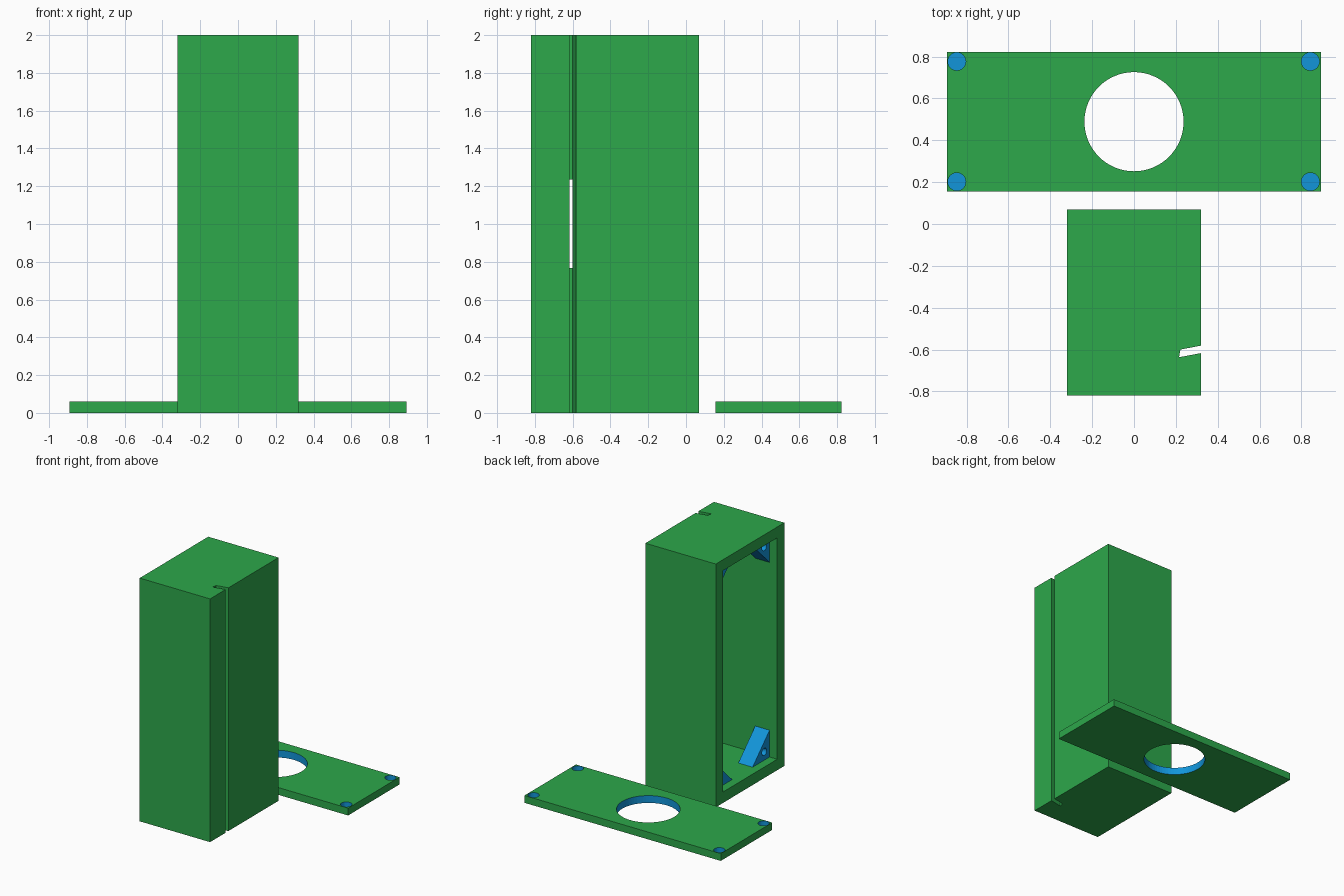
import bpy, bmesh, math
from mathutils import Matrix

if "Cube" in bpy.data.objects:
    bpy.data.objects.remove(bpy.data.objects["Cube"])


def material(name, rgb):
    m = bpy.data.materials.new(name)
    m.diffuse_color = (*rgb, 1)
    m.use_nodes = True
    m.node_tree.nodes["Principled BSDF"].inputs["Base Color"].default_value = m.diffuse_color
    return m


GREEN = material("green", (0.026, 0.392, 0.070))
BLUE = material("blue", (0.006, 0.300, 0.700))


def from_bmesh(name, bm, mat):
    bmesh.ops.recalc_face_normals(bm, faces=bm.faces)
    me = bpy.data.meshes.new(name)
    bm.to_mesh(me)
    bm.free()
    me.materials.append(mat)
    ob = bpy.data.objects.new(name, me)
    bpy.context.collection.objects.link(ob)
    return ob


def box(name, lo, hi, mat):
    bm = bmesh.new()
    bmesh.ops.create_cube(bm, size=1)
    for v in bm.verts:
        v.co = [l + (c + 0.5) * (h - l) for l, h, c in zip(lo, hi, v.co)]
    return from_bmesh(name, bm, mat)


def prism(name, profile, to_point, depth, mat):
    """Extrude a 2D profile; to_point(a, b, t) gives 3D positions."""
    bm = bmesh.new()
    ends = [[bm.verts.new(to_point(a, b, t)) for a, b in profile] for t in depth]
    for loop in ends:
        bm.faces.new(loop)
    n = len(profile)
    for i in range(n):
        j = (i + 1) % n
        bm.faces.new((ends[0][i], ends[0][j], ends[1][j], ends[1][i]))
    return from_bmesh(name, bm, mat)


def cylinder(name, centre, radius, length, axis, segments, mat):
    bm = bmesh.new()
    turn = Matrix.Rotation(math.pi / 2, 4, 'Y') if axis == 'X' else Matrix()
    bmesh.ops.create_cone(bm, cap_ends=True, segments=segments, radius1=radius,
                          radius2=radius, depth=length,
                          matrix=Matrix.Translation(centre) @ turn)
    return from_bmesh(name, bm, mat)


def cut(target, cutter):
    mod = target.modifiers.new("cut", 'BOOLEAN')
    mod.operation = 'DIFFERENCE'
    mod.solver = 'EXACT'
    mod.material_mode = 'TRANSFER'   # cut faces take the cutter's colour
    mod.object = cutter
    bpy.context.view_layer.update()
    dg = bpy.context.evaluated_depsgraph_get()
    me = bpy.data.meshes.new_from_object(target.evaluated_get(dg))
    target.modifiers.clear()
    target.data = me
    bpy.data.objects.remove(cutter)


# Housing: tall box, open on the -x side
X, Y0, Y1, H = 0.32, -0.82, 0.07, 2.0
IY0, IY1, IZ0, IZ1 = Y0 + 0.092, Y1 - 0.092, 0.09, H - 0.09
INNER_X = 0.19
housing = box("housing", (-X, Y0, 0), (X, Y1, H), GREEN)
cut(housing, box("cavity", (-X - 0.1, IY0, IZ0), (INNER_X, IY1, IZ1), GREEN))

# Slanted full-height slot in the +x wall, and the window behind it
slot = [(0.215, -0.637), (0.222, -0.600), (0.422, -0.562), (0.422, -0.598)]
cut(housing, prism("slot", slot, lambda a, b, t: (a, b, t), (-0.1, H + 0.1), GREEN))
cut(housing, box("window", (0.1, -0.637, 0.768), (0.222, -0.595, 1.236), GREEN))

# Corner gussets with screw holes, set back to seat the lid
LEG, GX0, GX1, INSET = 0.22, -0.25, -0.12, 0.068
for yname, y, sy in (("front", IY0, 1), ("back", IY1, -1)):
    for zname, z, sz in (("lower", IZ0, 1), ("upper", IZ1, -1)):
        gusset = prism(f"{zname}_{yname}_gusset", [(0, 0), (LEG, 0), (0, LEG)],
                       lambda a, b, t: (t, y + sy * a, z + sz * b), (GX0, GX1), BLUE)
        cut(gusset, cylinder("screw_hole", (GX0, y + sy * INSET, z + sz * INSET),
                             0.03, 0.18, 'X', 20, BLUE))

# Lid lying flat behind the housing
LX, LY0, LY1, LT = 0.893, 0.155, 0.823, 0.06
lid = box("lid", (-LX, LY0, 0), (LX, LY1, LT), GREEN)
cut(lid, cylinder("round_opening", (0, 0.489, 0.03), 0.237, 0.3, 'Z', 64, BLUE))
for x in (-0.847, 0.843):
    for y in (0.202, 0.777):
        cut(lid, cylinder("screw_recess", (x, y, 0.07), 0.043, 0.1, 'Z', 24, BLUE))
